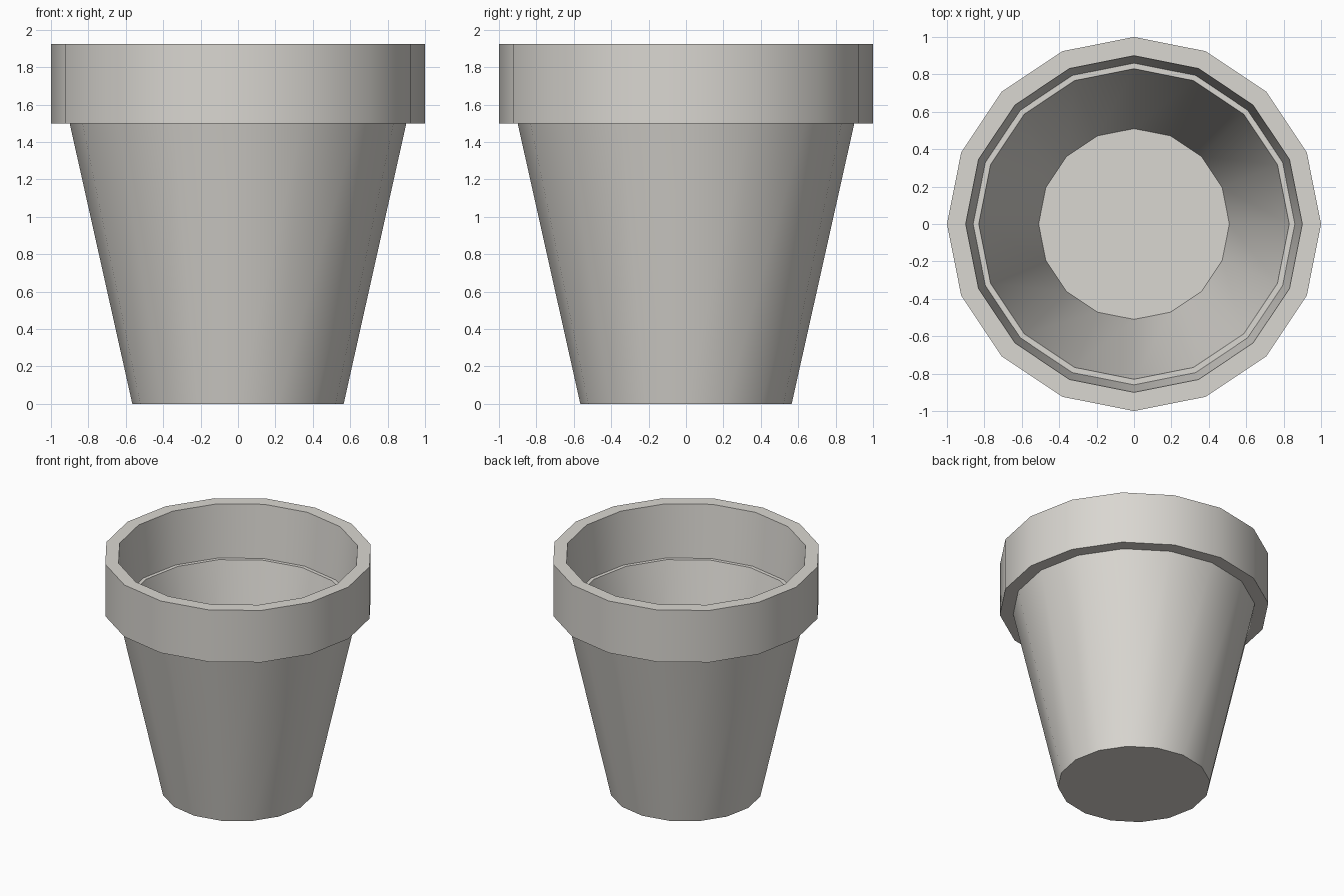
import bpy
import bmesh
import math

if "Cube" in bpy.data.objects:
    bpy.data.objects.remove(bpy.data.objects["Cube"])

SIDES = 16

# Cross-section (radius, z): outer base, wall, rim, then down the inside to the floor
PROFILE = [
    (0.565, 0.0), (0.90, 1.50),       # tapered outer wall
    (1.00, 1.50), (1.00, 1.925),      # collar outside
    (0.90, 1.925), (0.86, 1.50),      # collar inside
    (0.83, 1.50), (0.51, 0.07),       # small ledge and inner wall
]

clay = bpy.data.materials.new("pale_clay")
clay.diffuse_color = (0.70, 0.68, 0.64, 1.0)
clay.use_nodes = True
clay.node_tree.nodes["Principled BSDF"].inputs["Base Color"].default_value = clay.diffuse_color


def lathe(name, profile, material):
    """Revolve a profile around z and close both ends with flat caps."""
    bm = bmesh.new()
    rings = [[bm.verts.new((r * math.cos(2 * math.pi * i / SIDES),
                            r * math.sin(2 * math.pi * i / SIDES), z))
              for i in range(SIDES)] for r, z in profile]
    for a, b in zip(rings, rings[1:]):
        for i in range(SIDES):
            j = (i + 1) % SIDES
            bm.faces.new((a[i], a[j], b[j], b[i]))
    bm.faces.new(rings[0][::-1])   # underside
    bm.faces.new(rings[-1])        # inside floor
    bmesh.ops.recalc_face_normals(bm, faces=bm.faces[:])
    mesh = bpy.data.meshes.new(name)
    bm.to_mesh(mesh)
    bm.free()
    mesh.materials.append(material)
    obj = bpy.data.objects.new(name, mesh)
    bpy.context.collection.objects.link(obj)
    return obj


# Flower pot with collar
pot = lathe("flower_pot", PROFILE, clay)
bpy.context.view_layer.objects.active = pot
pot.select_set(True)
bpy.ops.object.shade_smooth_by_angle(angle=math.radians(30))
